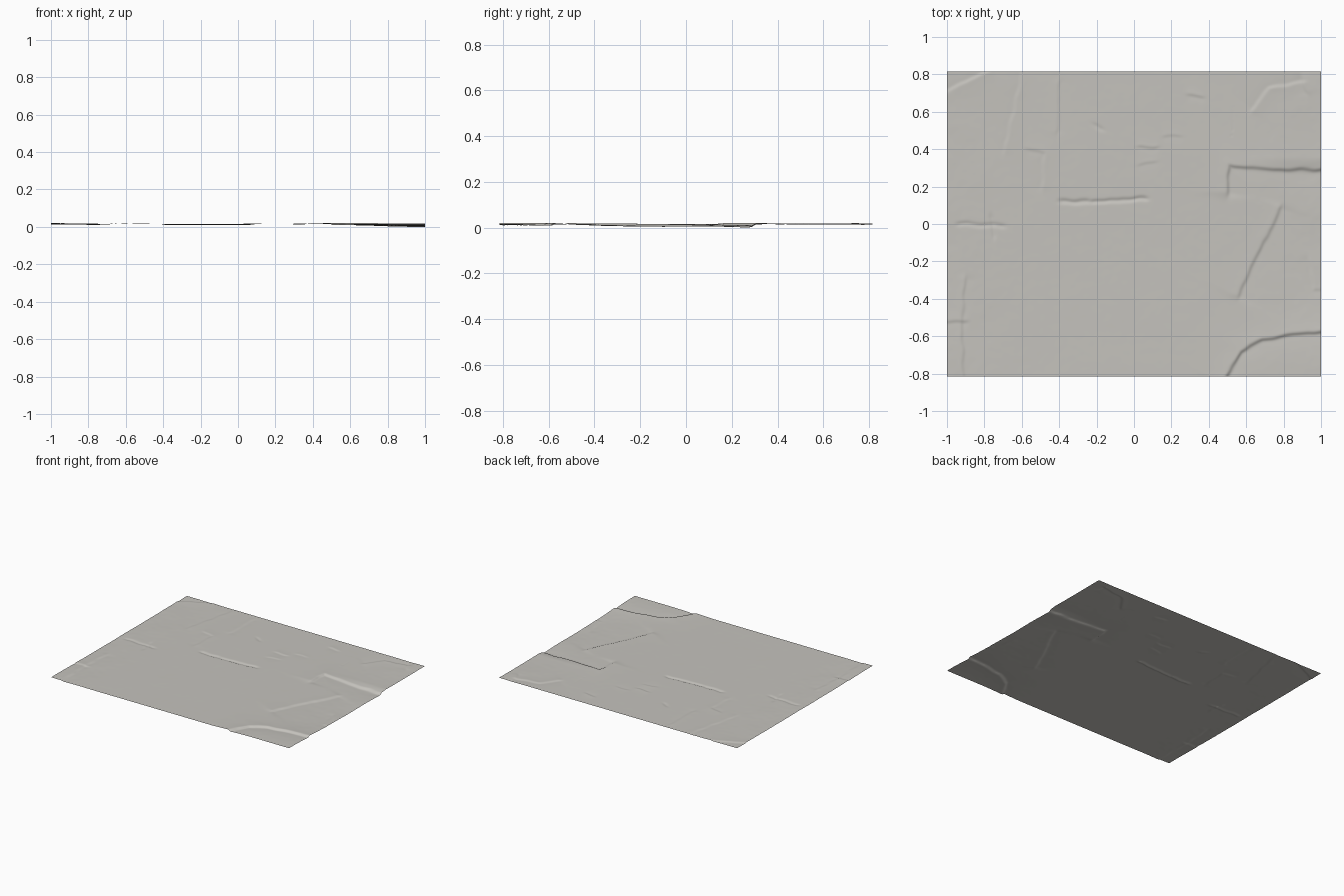
import bpy
import bmesh
from math import exp, tanh, hypot
from mathutils import Vector, noise

if "Cube" in bpy.data.objects:
    bpy.data.objects.remove(bpy.data.objects["Cube"], do_unlink=True)

HALF_X, HALF_Y = 1.0, 0.815
COLUMNS, ROWS = 280, 228
BASE = 0.022


def smooth(a, b, value):
    t = min(max((value - a) / (b - a), 0), 1)
    return t * t * (3 - 2 * t)


# Ledges: height, fade width, path (the ground is higher left of the path)
LEDGES = [
    (.0055, .08, [(.5, .17), (.51, .31), (.75, .29), (1.1, .29)]),
    (.004, .08, [(.56, -.38), (.64, -.2), (.74, -.02), (.78, .08)]),
    (.007, .07, [(.48, -.85), (.57, -.68), (.68, -.62), (.85, -.59), (1.1, -.57)]),
    (.003, .03, [(-.91, -.85), (-.92, -.5), (-.9, -.3)]),
    (.003, .03, [(-1.1, -.52), (-.91, -.52)]),
    (-.003, .04, [(-1.1, .66), (-.96, .73), (-.78, .82)]),
    (.002, .03, [(-.41, .5), (-.4, .75)]),
    (-.002, .03, [(-.69, .4), (-.6, .8)]),
    (-.002, .03, [(-.49, .2), (-.48, .38), (-.56, .4)]),
    (-.003, .05, [(.64, .62), (.72, .73), (.9, .76)]),
    (.003, .03, [(.9, .77), (.92, .71)]),
    (.003, .02, [(.04, .41), (.11, .41)]),
    (.002, .02, [(.04, .32), (.1, .33)]),
    (.002, .02, [(.18, .47), (.23, .47)]),
    (.003, .02, [(.3, .69), (.35, .68)]),
    (.002, .03, [(.94, -.2), (.96, -.35), (1.1, -.36)]),
]

# Cracks: depth, half width, path
CRACKS = [
    (.006, .012, [(-.38, .12), (-.26, .12)]),
    (.006, .01, [(-.21, .12), (.05, .135)]),
    (.004, .012, [(-.93, 0), (-.71, -.01)]),
    (.003, .01, [(-.76, .03), (-.75, -.06)]),
    (.003, .01, [(-.2, .52), (-.18, .51)]),
]


def nearest(path, x, y):
    """Signed distance to a path and the overshoot past its ends."""
    best = (9, 0, 0)
    last = len(path) - 2
    for i, (a, b) in enumerate(zip(path, path[1:])):
        dx, dy = b[0] - a[0], b[1] - a[1]
        length = hypot(dx, dy)
        along = ((x - a[0]) * dx + (y - a[1]) * dy) / length
        side = (dx * (y - a[1]) - dy * (x - a[0])) / length
        over = max(-along, along - length, 0)
        reach = hypot(side, over)
        if reach < best[0]:
            at_end = (i == 0 and along < 0) or (i == last and along > length)
            signed = side if at_end else (reach if side > 0 else -reach)
            best = (reach, signed, over if at_end else 0)
    return best


def bounds(path, margin):
    xs, ys = zip(*path)
    return min(xs) - margin, max(xs) + margin, min(ys) - margin, max(ys) + margin


FEATURES = [(kind, *f, bounds(f[2], f[1] * 4 + .02))
            for kind, group in (("ledge", LEDGES), ("crack", CRACKS)) for f in group]


def height(x, y):
    # Broad sag on the right, gentle lift at the left corner
    sag = smooth(.45, 1, x) * smooth(.36, .26, y) * smooth(-.8, -.1, y)
    z = BASE - .011 * sag
    z += .004 * smooth(-.85, -1, x) * smooth(-.3, -.8, y)
    # Faint unevenness, stronger toward the sides
    rough = .0004 + .0009 * smooth(.5, 1, abs(x))
    z += rough * noise.noise(Vector((x * 6, y * 6, 0)))
    z += rough * .3 * noise.noise(Vector((x * 22, y * 22, 5)))
    # Wobble the feature lines so that they look natural
    u = x + .01 * noise.noise(Vector((x * 14, y * 14, 2)))
    v = y + .008 * noise.noise(Vector((x * 14, y * 14, 8)))
    for kind, size, width, path, (x0, x1, y0, y1) in FEATURES:
        if not (x0 < u < x1 and y0 < v < y1):
            continue
        reach, signed, over = nearest(path, u, v)
        fade = exp(-(over / .025) ** 2)
        if kind == "ledge":
            z += size * fade * tanh(signed / .008) * exp(-abs(signed) / width)
        else:
            z -= size * fade * exp(-(signed / width) ** 2)
    return z


# Ground sheet
bm = bmesh.new()
bmesh.ops.create_grid(bm, x_segments=COLUMNS, y_segments=ROWS, size=1)
for vert in bm.verts:
    vert.co.y *= HALF_Y
    vert.co.z = height(vert.co.x, vert.co.y)
lowest = min(vert.co.z for vert in bm.verts)
for vert in bm.verts:
    vert.co.z -= lowest
for face in bm.faces:
    face.smooth = True
mesh = bpy.data.meshes.new("ground_sheet")
bm.to_mesh(mesh)
bm.free()
sheet = bpy.data.objects.new("ground_sheet", mesh)
bpy.context.collection.objects.link(sheet)

# Warm grey stone
stone = bpy.data.materials.new("warm_grey_stone")
stone.use_nodes = True
colour = (.56, .545, .51, 1)
stone.diffuse_color = colour
stone.node_tree.nodes["Principled BSDF"].inputs["Base Color"].default_value = colour
mesh.materials.append(stone)
